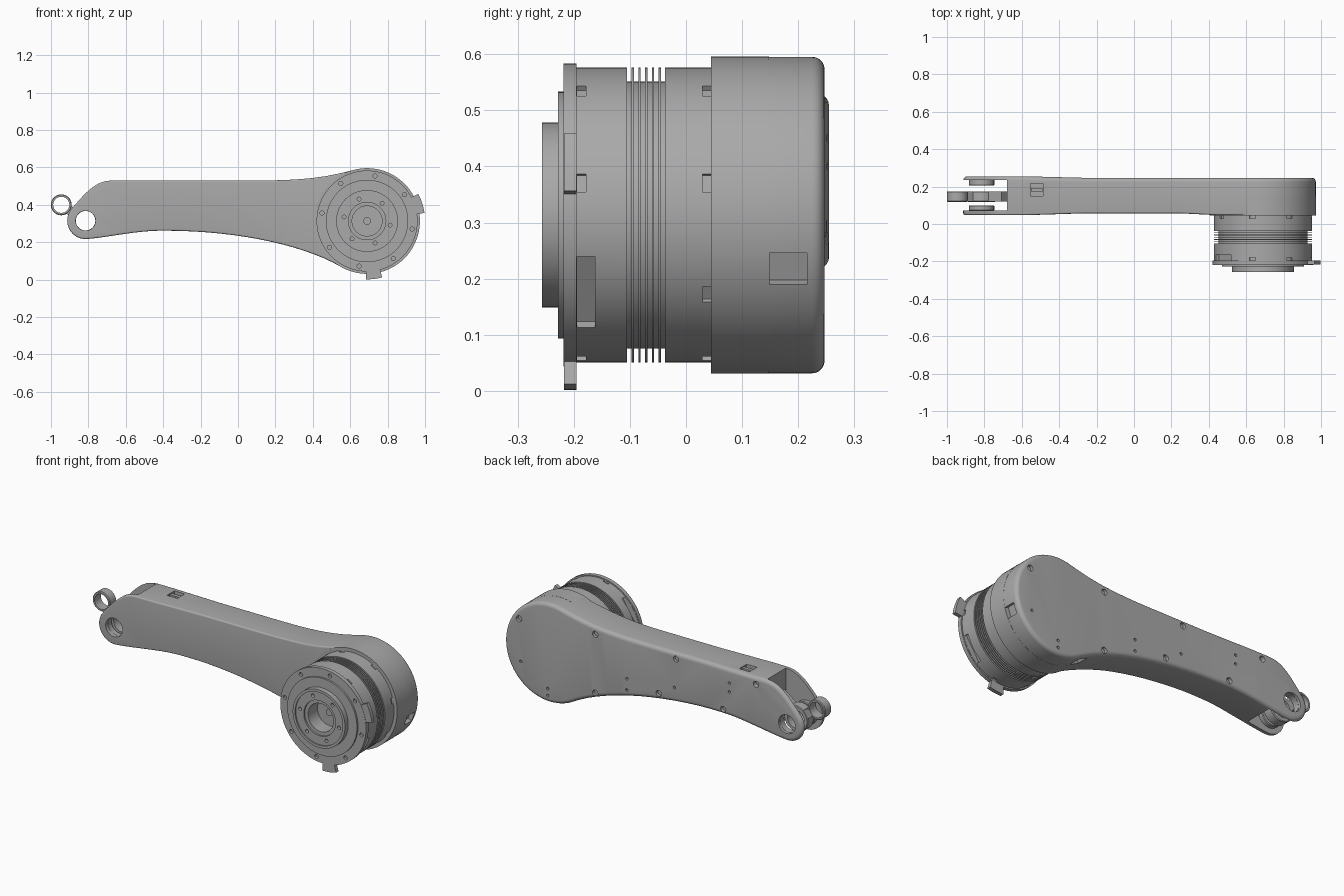
import bpy, bmesh
from math import sin, cos, pi, radians
from mathutils import Vector, Matrix
from mathutils.geometry import interpolate_bezier

cube = bpy.data.objects.get("Cube")
if cube:
    bpy.data.objects.remove(cube)

GREY = bpy.data.materials.new("machined_grey")
GREY.use_nodes = True
GREY.diffuse_color = (0.4, 0.4, 0.4, 1)
GREY.node_tree.nodes["Principled BSDF"].inputs["Base Color"].default_value = (0.4, 0.4, 0.4, 1)

HIP = Vector((0.69, 0.3135))      # motor axis (x, z)
KNEE = Vector((-0.815, 0.315))    # clevis axis
RING = Vector((-0.945, 0.4))      # lever eye axis
HEAD_R = 0.282


def make(name, bm):
    bmesh.ops.recalc_face_normals(bm, faces=bm.faces)
    mesh = bpy.data.meshes.new(name)
    bm.to_mesh(mesh)
    bm.free()
    obj = bpy.data.objects.new(name, mesh)
    bpy.context.collection.objects.link(obj)
    mesh.materials.append(GREY)
    return obj


def smooth(obj):
    bpy.ops.object.select_all(action='DESELECT')
    obj.select_set(True)
    bpy.context.view_layer.objects.active = obj
    bpy.ops.object.shade_smooth_by_angle(angle=radians(30))


def polar(c, r, deg):
    return Vector((c.x + r * cos(radians(deg)), c.y + r * sin(radians(deg))))


def arc(c, r, a, b, n):
    return [polar(c, r, a + (b - a) * i / n) for i in range(n + 1)]


def bezier(*pts, n=16):
    return [p.xy for p in interpolate_bezier(*[Vector(p).to_3d() for p in pts], n)]


def prism(outline, layers):
    """Stack inset copies of an xz outline (counter-clockwise) along y."""
    bm = bmesh.new()
    n = len(outline)
    rings = []
    for inset, y in layers:
        ring = []
        for i, p in enumerate(outline):
            t = (outline[(i + 1) % n] - outline[i - 1]).normalized()
            ring.append(bm.verts.new((p.x - t.y * inset, y, p.y + t.x * inset)))
        rings.append(ring)
    for a, b in zip(rings, rings[1:]):
        for i in range(n):
            j = (i + 1) % n
            bm.faces.new((a[i], a[j], b[j], b[i]))
    bm.faces.new(rings[0])
    bm.faces.new(rings[-1])
    return bm


def lathe(name, c, profile, closed=False, seg=96):
    """Spin an (r, y) profile around a y-parallel axis."""
    bm = bmesh.new()
    vs = [bm.verts.new((c.x + r, y, c.y)) for r, y in profile]
    pairs = list(zip(vs, vs[1:])) + ([(vs[-1], vs[0])] if closed else [])
    edges = [bm.edges.new(p) for p in pairs]
    bmesh.ops.spin(bm, geom=vs + edges, cent=(c.x, 0, c.y), axis=(0, 1, 0),
                   angle=2 * pi, steps=seg, use_duplicate=False)
    bmesh.ops.remove_doubles(bm, verts=bm.verts, dist=0.0002)
    return make(name, bm)


def tube(name, c, r_out, r_in, y0, y1):
    e = 0.004
    smooth(lathe(name, c, [(r_in, y0), (r_out - e, y0), (r_out, y0 + e),
                           (r_out, y1 - e), (r_out - e, y1), (r_in, y1)], True, 48))


def add_box(bm, loc, size, spin=0):
    m = Matrix.Translation(loc) @ Matrix.Rotation(-radians(spin), 4, 'Y')
    bmesh.ops.create_cube(bm, size=1, matrix=m @ Matrix.Diagonal((*size, 1)))


def add_drill(bm, p, r, y0, y1, seg=20):
    m = Matrix.Translation((p[0], (y0 + y1) / 2, p[1])) @ Matrix.Rotation(pi / 2, 4, 'X')
    bmesh.ops.create_cone(bm, cap_ends=True, segments=seg, radius1=r, radius2=r,
                          depth=y1 - y0, matrix=m)


def cut(obj, bm):
    cutter = make("cutter", bm)
    cutter.hide_render = True
    mod = obj.modifiers.new("cut", 'BOOLEAN')
    mod.operation, mod.solver, mod.object = 'DIFFERENCE', 'EXACT', cutter
    bpy.ops.object.select_all(action='DESELECT')
    obj.select_set(True)
    bpy.context.view_layer.objects.active = obj
    bpy.ops.object.modifier_apply(modifier=mod.name)
    bpy.data.objects.remove(cutter)


# Arm shell: outline runs counter-clockwise from the lower neck round the head
top_join, low_join = polar(HIP, HEAD_R, 104), polar(HIP, HEAD_R, 240)
nose_top, nose_low = polar(KNEE, 0.098, 140), polar(KNEE, 0.098, 275)
outline = arc(HIP, HEAD_R, -120, 104, 60)
outline += bezier(top_join, (0.5, 0.557), (0.4, 0.53), (0.1, 0.53))[1:]
outline += bezier((-0.66, 0.53), (-0.74, 0.53), (-0.78, 0.51), nose_top)
outline += arc(KNEE, 0.098, 140, 275, 24)[1:]
outline += bezier(nose_low, (-0.68, 0.228), (-0.55, 0.262), (-0.4, 0.262))[1:]
outline += bezier((-0.4, 0.262), (0, 0.262), (0.35, 0.184), low_join)[1:-1]
R = 0.022
back = [(R * (1 - cos(a)), 0.247 - R + R * sin(a)) for a in [i * pi / 10 for i in range(6)]]
front = [(0.4 * i, 0.302 - y) for i, y in reversed(back)]
front = [(i, 0.057 + (y - 0.055) * 0.4) for i, y in front]
bm = prism(outline, front + back)

# Cheeks swell gently towards the clevis, and the front face meets the head
for x in (-0.58, -0.27, 0.25, 0.45):
    bmesh.ops.bisect_plane(bm, geom=bm.verts[:] + bm.edges[:] + bm.faces[:],
                           plane_co=(x, 0, 0), plane_no=(1, 0, 0))
clamp = lambda v: max(0, min(1, v))
for v in bm.verts:
    cheek = clamp((-0.27 - v.co.x) / 0.31)
    neck = clamp((v.co.x - 0.25) / 0.2)
    v.co.y += 0.008 * cheek if v.co.y > 0.15 else -0.01 * max(cheek, neck)
arm = make("arm_shell", bm)

# Clevis slot
bm = bmesh.new()
add_box(bm, (-0.88, 0.1535, 0.4), (0.4, 0.163, 0.8))
cut(arm, bm)

# Pivot bore, connector pockets and cover screw holes
bm = bmesh.new()
add_drill(bm, KNEE, 0.053, 0, 0.3, 48)
add_box(bm, (-0.52, 0.183, 0.54), (0.065, 0.066, 0.09))
for deg in (-20, 232):
    p = polar(HIP, HEAD_R, deg)
    add_box(bm, (p.x, 0.182, p.y), (0.05, 0.067, 0.06), deg)
screws = [(0.88, 0.46), (0.4, 0.5), (-0.11, 0.495), (-0.62, 0.49),
          (0.4, 0.165), (0, 0.27), (-0.41, 0.29)]
pins = [(0.87, 0.22), (0.7, 0.11), (0.7, 0.07), (0.2, 0.235), (0.2, 0.3),
        (-0.1, 0.33), (-0.45, 0.4), (-0.45, 0.45)]
for p in screws:
    add_drill(bm, p, 0.017, 0.23, 0.3)
for p in pins:
    add_drill(bm, p, 0.008, 0.235, 0.3, 12)
cut(arm, bm)
smooth(arm)

# Connector bar inside the top pocket
bm = bmesh.new()
add_box(bm, (-0.52, 0.183, 0.51), (0.064, 0.02, 0.03))
make("top_connector", bm)

# Front half of the hip housing
smooth(lathe("hip_housing", HIP, [(0, 0.045), (HEAD_R + 0.0005, 0.045),
                                  (HEAD_R + 0.0005, 0.148), (0, 0.148)]))

# Motor: hollow hub, flange, and drum with cooling fins
profile = [(0, -0.165), (0.02, -0.165), (0.02, -0.155), (0.08, -0.155), (0.08, -0.24),
           (0.1, -0.24), (0.1, -0.25), (0.15, -0.25), (0.15, -0.257), (0.165, -0.257),
           (0.165, -0.228), (0.22, -0.228), (0.22, -0.218), (0.27, -0.218),
           (0.27, -0.195), (0.263, -0.195), (0.263, -0.105), (0.238, -0.105)]
for i in range(5):
    y = -0.097 + 0.012 * i
    profile += [(0.238, y), (0.263, y), (0.263, y + 0.004), (0.238, y + 0.004)]
profile += [(0.238, -0.037), (0.263, -0.037), (0.263, 0.06), (0, 0.06)]
motor = lathe("motor", HIP, profile)
bm = bmesh.new()
for k in range(8):
    add_drill(bm, polar(HIP, 0.245, 35 + 45 * k), 0.011, -0.25, -0.205, 16)
    deg = 12.5 + 45 * k
    p = polar(HIP, 0.263, deg)
    add_box(bm, (p.x, 0.0375, p.y), (0.02, 0.016, 0.033), deg)
    if k not in (3, 7):
        add_box(bm, (p.x, -0.186, p.y), (0.02, 0.016, 0.033), deg)
for deg in (-33, 147):
    p = polar(HIP, 0.258, deg)
    add_box(bm, (p.x, -0.178, p.y), (0.05, 0.032, 0.15), deg)
for k in range(6):
    add_drill(bm, polar(HIP, 0.125, 50 + 60 * k), 0.01, -0.27, -0.23, 16)
cut(motor, bm)
smooth(motor)

# Flange stop tabs
for name, deg, half, r in (("side_tab", 18, 10, 0.31), ("lower_tab", -83, 8, 0.312)):
    sector = arc(HIP, r, deg - half, deg + half, 8) + arc(HIP, 0.255, deg + half, deg - half, 8)
    smooth(make(name, prism(sector, [(0, -0.217), (0, -0.195)])))

# Clevis bosses
tube("front_boss", KNEE, 0.068, 0.052, 0.07, 0.1)
tube("rear_boss", KNEE, 0.068, 0.052, 0.205, 0.24)

# Lever: eye, pivot, and the webs that join them
tube("lever_eye", RING, 0.056, 0.043, 0.118, 0.175)
tube("lever_pivot", KNEE, 0.075, 0.053, 0.118, 0.175)


def web(name, a, b, half):
    side = Vector((a.y - b.y, b.x - a.x)).normalized() * half
    make(name, prism([a - side, b - side, b + side, a + side], [(0, 0.12), (0, 0.173)]))


axis = (KNEE - RING).normalized()
web("lever_web", RING + axis * 0.05, KNEE - axis * 0.062, 0.025)
tail = Vector((-0.69, 0.41))
web("lever_tail", KNEE + (tail - KNEE).normalized() * 0.062, tail, 0.03)
